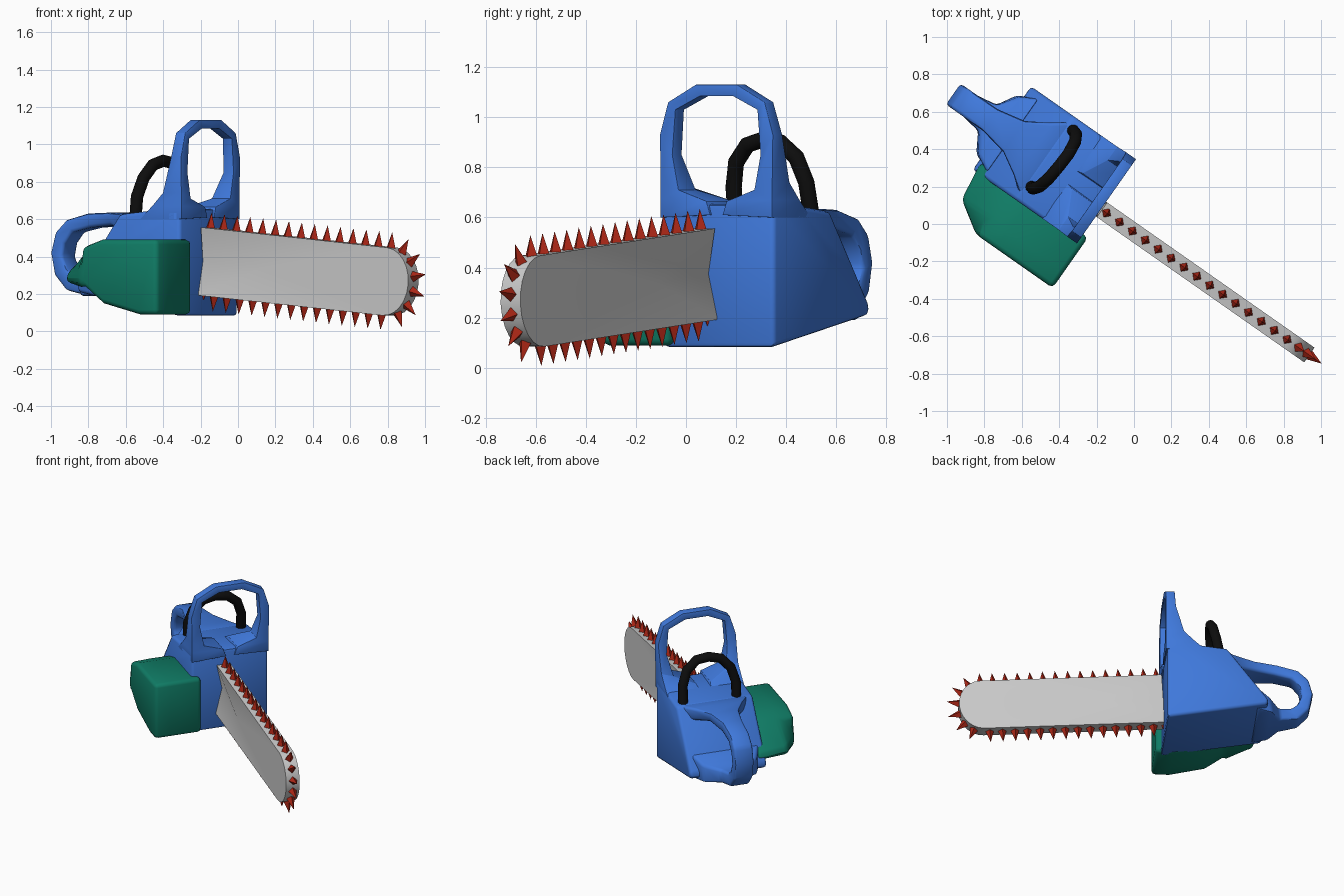
import bpy, bmesh
from math import sin, cos, pi, radians
from mathutils import Matrix, Vector

if "Cube" in bpy.data.objects:
    bpy.data.objects.remove(bpy.data.objects["Cube"])

YAW = Matrix.Rotation(radians(-35), 4, 'Z')   # saw axis is local x, turned in plan
MID = 0.015                                   # centre plane of the body


def material(name, rgb):
    m = bpy.data.materials.new(name)
    m.diffuse_color = (*rgb, 1)
    m.use_nodes = True
    m.node_tree.nodes["Principled BSDF"].inputs["Base Color"].default_value = m.diffuse_color
    return m


BLUE = material("blue", (0.05, 0.19, 0.71))
GREEN = material("green", (0.005, 0.2, 0.13))
RED = material("red", (0.42, 0.02, 0.008))
BLACK = material("black", (0.004, 0.004, 0.004))


def finish(name, bm, mat=None, bevel=0, smooth=45, world=YAW):
    bmesh.ops.recalc_face_normals(bm, faces=bm.faces)
    if bevel:
        edges = [e for e in bm.edges if e.calc_face_angle(0) > radians(30)]
        bmesh.ops.bevel(bm, geom=edges, offset=bevel, segments=2, profile=0.5,
                        affect='EDGES', clamp_overlap=True)
    me = bpy.data.meshes.new(name)
    bm.to_mesh(me)
    bm.free()
    ob = bpy.data.objects.new(name, me)
    bpy.context.collection.objects.link(ob)
    ob.matrix_world = world
    if mat:
        me.materials.append(mat)
    if smooth:
        bpy.ops.object.select_all(action='DESELECT')
        ob.select_set(True)
        bpy.context.view_layer.objects.active = ob
        bpy.ops.object.shade_smooth_by_angle(angle=radians(smooth))
    return ob


def loft(sections):
    """Skin a chain of equal-length point loops and cap both ends."""
    bm = bmesh.new()
    rings = [[bm.verts.new(p) for p in s] for s in sections]
    n = len(rings[0])
    for a, b in zip(rings, rings[1:]):
        for i in range(n):
            j = (i + 1) % n
            bm.faces.new((a[i], a[j], b[j], b[i]))
    bm.faces.new(rings[0])
    bm.faces.new(rings[-1])
    return bm


# Engine body: side profile extruded across the width
profile = [(-0.2, 0.08), (-0.2, 0.655), (-0.4, 0.645), (-0.6, 0.625),
           (-0.75, 0.42), (-0.875, 0.25), (-0.87, 0.21)]
finish("body", loft([[(u, v, z) for u, z in profile] for v in (-0.257, 0.287)]),
       BLUE, 0.022)

# Front hand guard: half the arch, mirrored; legs flare back into the body
half = [  # outer v, outer z, inner v, inner z, back u
    (0.272, 0.60, 0.03, 0.61, -0.46),
    (0.272, 0.67, 0.05, 0.665, -0.38),
    (0.272, 0.74, 0.185, 0.71, -0.31),
    (0.275, 0.93, 0.215, 0.85, -0.255),
    (0.235, 1.06, 0.20, 1.03, -0.25),
    (0.10, 1.13, 0.08, 1.085, -0.25)]
arch = []
for s, rows in ((-1, half), (1, half[::-1])):
    for ov, oz, iv, iz, ub in rows:
        o, i = MID + s * ov, MID + s * iv
        arch.append([(-0.19, o, oz), (-0.19, i, iz), (ub, i, iz), (ub, o, oz)])
finish("hand_guard", loft(arch), BLUE, 0.012)

# Rear handle: swept band that widens where it meets the body
rear = [  # outer u, outer z, inner u, inner z, half width
    (-0.57, 0.622, -0.58, 0.52, 0.25),
    (-0.68, 0.63, -0.67, 0.54, 0.17),
    (-0.80, 0.635, -0.77, 0.565, 0.10),
    (-0.95, 0.63, -0.93, 0.555, 0.07),
    (-1.09, 0.595, -1.05, 0.53, 0.068),
    (-1.16, 0.53, -1.10, 0.47, 0.068),
    (-1.19, 0.42, -1.115, 0.40, 0.068),
    (-1.165, 0.30, -1.085, 0.335, 0.068),
    (-1.09, 0.22, -1.04, 0.30, 0.068),
    (-0.97, 0.195, -0.96, 0.29, 0.085),
    (-0.91, 0.19, -0.89, 0.31, 0.19),
    (-0.80, 0.19, -0.80, 0.36, 0.24)]
finish("rear_handle", loft([[(ou, MID - w, oz), (ou, MID + w, oz),
                             (iu, MID + w, iz), (iu, MID - w, iz)]
                            for ou, oz, iu, iz, w in rear]), BLUE, 0.018)

# Side tank: profile lofted outward, slightly smaller on the outer face
tank = [(-0.16, 0.09), (-0.16, 0.49), (-0.53, 0.49), (-0.65, 0.45),
        (-0.86, 0.31), (-0.86, 0.26), (-0.64, 0.24), (-0.52, 0.15), (-0.28, 0.09)]


def tank_ring(v, tail):
    return [(max(u, tail), v, z) for u, z in tank]


finish("side_tank", loft([tank_ring(-0.2, -0.88), tank_ring(-0.42, -0.83),
                          tank_ring(-0.53, -0.66)]), GREEN, 0.035, 60)

# Guide bar: rounded outline with both sides fanned from an inner point
BAR = Matrix.Translation((-0.2, -0.036, 0.375)) @ Matrix.Rotation(radians(5.1), 4, 'Y')
LEN, H, NOSE, T = 1.22, 0.182, 0.155, 0.048
outline = [(0, H)] + [(LEN + NOSE * sin(a), H * cos(a))
                      for a in (pi * k / 12 for k in range(13))] + [(0, -H)]
bm = bmesh.new()
loops = []
for side in (1, -1):
    ring = [bm.verts.new((x, side * T, z)) for x, z in outline]
    ring.append(bm.verts.new((0, side * 0.005, 0)))    # pinched root
    hub = bm.verts.new((0.42, side * T, 0))
    for a, b in zip(ring, ring[1:] + ring[:1]):
        bm.faces.new((a, b, hub))
    loops.append(ring)
n = len(loops[0])
for i in range(n):
    j = (i + 1) % n
    bm.faces.new((loops[0][i], loops[0][j], loops[1][j], loops[1][i]))
bm.transform(BAR)
finish("guide_bar", bm)

# Chain teeth: four-sided spikes along the top, nose and bottom
places = [(0.03 + 0.0845 * k, H, 0) for k in range(15)]
places += [(0.0 + 0.0845 * k, -H, pi) for k in range(15)]
places += [(LEN + NOSE * sin(a), H * cos(a), a) for a in (pi * k / 7 for k in range(1, 7))]
bm = bmesh.new()
for x, z, a in places:
    m = (BAR @ Matrix.Translation((x, 0, z)) @ Matrix.Rotation(a, 4, 'Y')
         @ Matrix.Translation((0, 0, 0.039)))
    bmesh.ops.create_cone(bm, cap_ends=True, segments=4, radius1=0.029, radius2=0,
                          depth=0.085, matrix=m)
finish("chain_teeth", bm, RED, smooth=0)

# Carry handle: round black tube arching over the body
path = [(-0.55, 0.20, 0.58), (-0.54, 0.19, 0.72), (-0.505, 0.20, 0.82),
        (-0.455, 0.245, 0.89), (-0.40, 0.31, 0.912), (-0.35, 0.375, 0.90),
        (-0.315, 0.44, 0.84), (-0.31, 0.48, 0.74), (-0.33, 0.505, 0.58)]
pts = [Vector(p) for p in path]
across = (pts[-1] - pts[0]).cross(Vector((0, 0, 1))).normalized()
rings = []
for i, p in enumerate(pts):
    t = (pts[min(i + 1, len(pts) - 1)] - pts[max(i - 1, 0)]).normalized()
    up = t.cross(across).normalized()
    right = up.cross(t)
    rings.append([p + 0.033 * (cos(a) * up + sin(a) * right)
                  for a in (2 * pi * k / 14 for k in range(14))])
finish("carry_handle", loft(rings), BLACK, world=Matrix.Identity(4))
